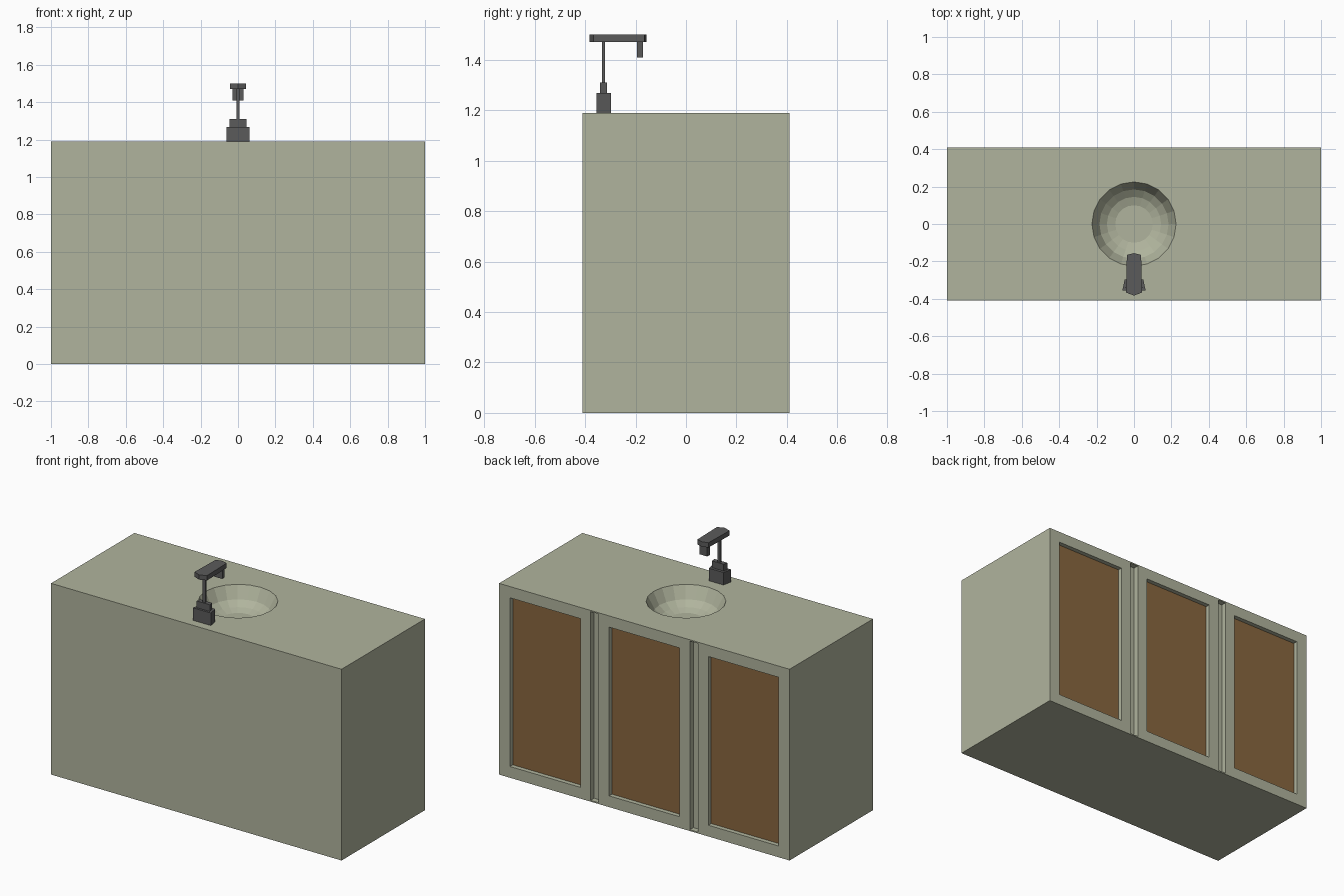
import bpy, bmesh, math

if "Cube" in bpy.data.objects:
    bpy.data.objects.remove(bpy.data.objects["Cube"])

W, D, H = 1.0, 0.41, 1.19      # half width, half depth, height


def material(name, rgb):
    m = bpy.data.materials.new(name)
    m.diffuse_color = (*rgb, 1)
    m.use_nodes = True
    m.node_tree.nodes["Principled BSDF"].inputs["Base Color"].default_value = m.diffuse_color
    return m


STONE = material("pale_green", (0.434, 0.456, 0.337))
WOOD = material("wood", (0.25, 0.135, 0.05))
METAL = material("dark_metal", (0.105, 0.105, 0.105))


def loft(name, rings, mat):
    """Closed solid through a stack of equally long rings of points."""
    bm = bmesh.new()
    rows = [[bm.verts.new(p) for p in ring] for ring in rings]
    n = len(rows[0])
    bm.faces.new(rows[0])
    bm.faces.new(rows[-1])
    for a, b in zip(rows, rows[1:]):
        for i in range(n):
            j = (i + 1) % n
            bm.faces.new((a[i], a[j], b[j], b[i]))
    bmesh.ops.recalc_face_normals(bm, faces=bm.faces)
    mesh = bpy.data.meshes.new(name)
    bm.to_mesh(mesh)
    bm.free()
    mesh.materials.append(mat)
    ob = bpy.data.objects.new(name, mesh)
    bpy.context.collection.objects.link(ob)
    return ob


def prism(name, half, z0, z1, mat):
    """Vertical prism from the right half of an outline, mirrored in x."""
    pts = half + [(-x, y) for x, y in reversed(half) if x > 0]
    return loft(name, [[(x, y, z) for x, y in pts] for z in (z0, z1)], mat)


def box(name, x0, x1, y0, y1, z0, z1, mat):
    pts = [(x0, y0), (x1, y0), (x1, y1), (x0, y1)]
    return loft(name, [[(x, y, z) for x, y in pts] for z in (z0, z1)], mat)


def carve(target, cutter):
    cutter.hide_render = True
    mod = target.modifiers.new("carve", 'BOOLEAN')
    mod.operation = 'DIFFERENCE'
    mod.solver = 'EXACT'
    mod.object = cutter
    bpy.context.view_layer.objects.active = target
    bpy.ops.object.modifier_apply(modifier=mod.name)
    bpy.data.objects.remove(cutter)


# cabinet block
cabinet = box("cabinet", -W, W, -D, D, 0, H, STONE)

# round basin sunk into the top
SIDES = 20
profile = [(0.225, H + 0.1), (0.225, H), (0.185, H - 0.075),
           (0.145, H - 0.105), (0.10, H - 0.12)]
carve(cabinet, loft("basin_cutter", [
    [(r * math.cos(math.tau * i / SIDES), r * math.sin(math.tau * i / SIDES), z)
     for i in range(SIDES)] for r, z in profile], STONE))

# grooves between the three doors
for s in (-1, 1):
    carve(cabinet, box("groove_cutter", s * 0.342 - 0.028, s * 0.342 + 0.028,
                       D - 0.035, D + 0.1, 0.008, H - 0.008, STONE))

# framed doors with recessed wooden panels
for x, side in ((-0.683, "right"), (0, "middle"), (0.683, "left")):
    carve(cabinet, box("recess_cutter", x - 0.242, x + 0.242,
                       D - 0.035, D + 0.1, 0.07, H - 0.07, STONE))
    box(side + "_door_panel", x - 0.242, x + 0.242,
        D - 0.04, D - 0.028, 0.07, H - 0.07, WOOD)

# tap: stepped base, stem, arm with pointed ends, spout
prism("tap_base", [(0.062, -0.355), (0.05, -0.297)], H, 1.268, METAL)
prism("tap_collar", [(0.045, -0.342), (0.04, -0.314)], 1.268, 1.31, METAL)
prism("tap_stem", [(0.009, -0.334), (0.009, -0.321)], 1.31, 1.472, METAL)
prism("tap_arm", [(0, -0.383), (0.043, -0.366), (0.038, -0.165), (0, -0.156)],
      1.47, 1.5, METAL)
prism("tap_spout", [(0.029, -0.195), (0.026, -0.17)], 1.41, 1.472, METAL)
